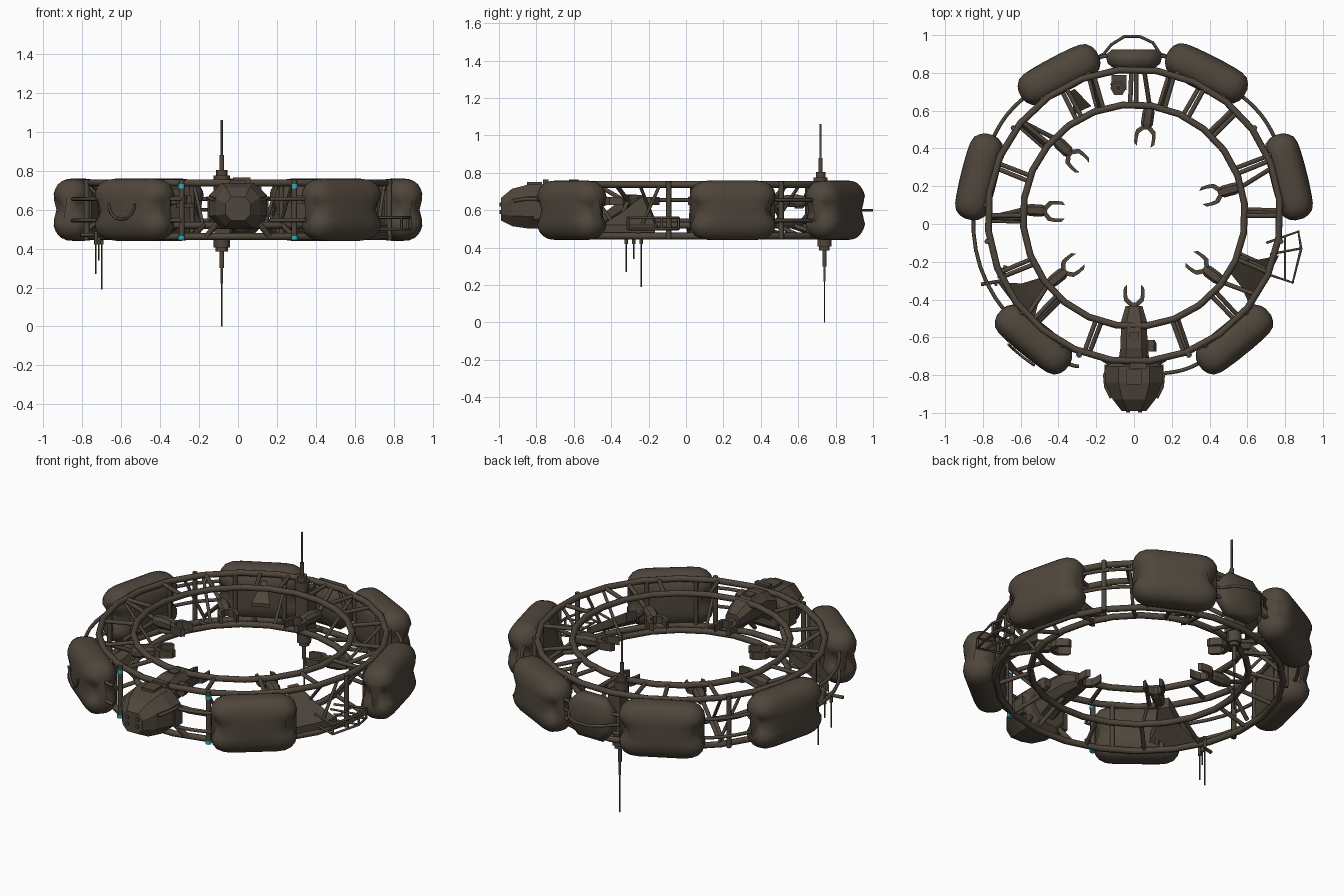
import bpy, bmesh, math
from mathutils import Matrix, Vector

if "Cube" in bpy.data.objects:
    bpy.data.objects.remove(bpy.data.objects["Cube"])

def mat(name, col):
    m = bpy.data.materials.new(name)
    m.diffuse_color = (*col, 1)
    m.use_nodes = True
    m.node_tree.nodes["Principled BSDF"].inputs["Base Color"].default_value = m.diffuse_color
    return m
BROWN = mat("dark_brown_metal", (0.079, 0.062, 0.045))
TEAL = mat("teal_light", (0.03, 0.42, 0.48))
CY = 0.045                       # ring centre in y

def P(deg, r, z):
    a = math.radians(deg)
    return Vector((r * math.cos(a), CY + r * math.sin(a), z))

def add(name, bm, smooth=None, m=BROWN):
    bmesh.ops.recalc_face_normals(bm, faces=bm.faces)
    me = bpy.data.meshes.new(name)
    bm.to_mesh(me)
    bm.free()
    me.materials.append(m)
    o = bpy.data.objects.new(name, me)
    bpy.context.collection.objects.link(o)
    if smooth:
        bpy.ops.object.select_all(action='DESELECT')
        o.select_set(True)
        bpy.context.view_layer.objects.active = o
        bpy.ops.object.shade_smooth_by_angle(angle=math.radians(smooth))
    return o

def skin(bm, rows):
    """Join rows of vertices into a closed body."""
    n = len(rows[0])
    for a, b in zip(rows, rows[1:]):
        for i in range(n):
            j = (i + 1) % n
            bm.faces.new((a[i], a[j], b[j], b[i]))
    bm.faces.new(rows[0])
    bm.faces.new(rows[-1])

def tube(name, pts, r, closed=False, m=BROWN, res=2):
    """Round bar along a polyline, turned into a mesh."""
    cu = bpy.data.curves.new(name, 'CURVE')
    cu.dimensions = '3D'
    cu.bevel_depth, cu.bevel_resolution, cu.use_fill_caps = r, res, True
    s = cu.splines.new('POLY')
    s.points.add(len(pts) - 1)
    for p, q in zip(s.points, pts):
        p.co = (*q, 1)
    s.use_cyclic_u = closed
    tmp = bpy.data.objects.new(name, cu)
    bpy.context.collection.objects.link(tmp)
    bpy.context.view_layer.update()
    me = bpy.data.meshes.new_from_object(tmp.evaluated_get(bpy.context.evaluated_depsgraph_get()))
    bpy.data.objects.remove(tmp)
    me.materials.clear()
    me.materials.append(m)
    o = bpy.data.objects.new(name, me)
    bpy.context.collection.objects.link(o)
    return o

def loft(name, secs, deg, n=8, smooth=None, side=0.0):
    """Sections (radial distance, half width, half height, z centre) along a radius."""
    rect = [(-1, -1), (1, -1), (1, 1), (-1, 1)]
    octo = [(-.55, -1), (.55, -1), (1, -.45), (1, .45), (.55, 1), (-.55, 1), (-1, .45), (-1, -.45)]
    prof = octo if n == 8 else rect
    M = Matrix.Translation((0, CY, 0)) @ Matrix.Rotation(math.radians(deg), 4, 'Z')
    bm = bmesh.new()
    skin(bm, [[bm.verts.new(M @ Vector((d, side + u * w, zc + v * h))) for u, v in prof]
              for d, w, h, zc in secs])
    return add(name, bm, smooth)

def box(name, c, s, m=BROWN):
    bm = bmesh.new()
    bmesh.ops.create_cube(bm, size=1, matrix=Matrix.Translation(c) @ Matrix.Diagonal((*s, 1)))
    return add(name, bm, None, m)

# ring frame
for nm, r, z in (("outer_top", .775, .738), ("outer_bottom", .775, .462),
                 ("inner_top", .588, .738), ("inner_bottom", .588, .52)):
    tube(nm + "_ring", [P(i * 15 + 6, r, z) for i in range(24)], .018, True)

# radial struts and slanted braces
for k, a in enumerate((0, 22, 45, 61, 74, 89, 106, 118, 140, 159, 180, 203, 226, 250, 290, 314, 337)):
    tube("top_strut", [P(a, .588, .738), P(a, .775, .738)], .012)
    tube("bottom_strut", [P(a + 3, .588, .52), P(a + 2, .775, .462)], .012)
    if k % 2 == 0:
        tube("slanted_brace", [P(a + 2, .588, .53), P(a + 1, .775, .73)], .009)
    if k % 4 == 0:
        tube("outer_brace", [P(a, .775, .47), P(a + 9, .775, .73)], .009)

# vertical posts on the outer ring, the front pair with teal ends
for a in (36, 144, 248.5, 291.5, 350, 190):
    tube("outer_post", [P(a, .79, .445), P(a, .79, .755)], .014)
for a in (248.5, 291.5):
    for z in (.72, .455):
        tube("teal_lamp", [P(a, .793, z - .011), P(a, .793, z + .011)], .0165, m=TEAL)

# tanks: rounded bodies pinched into two lobes at the ends
def tank(deg):
    M = Matrix.Translation(P(deg, .845, .6)) @ Matrix.Rotation(math.radians(deg + 90), 4, 'Z')
    half = [(.05, .1, .16, .1), (.12, .1, .16, .45), (.165, .097, .155, .75),
            (.2, .083, .14, 1), (.222, .06, .115, 1), (.232, .03, .085, 1)]
    secs = [(-x, w, h, p) for x, w, h, p in reversed(half)] + half
    bm = bmesh.new()
    rows = []
    for x, w, h, p in secs:
        row = []
        for i in range(28):
            t = 2 * math.pi * i / 28
            y = w * math.copysign(abs(math.cos(t)) ** .75, math.cos(t))
            z = h * math.copysign(abs(math.sin(t)) ** .75, math.sin(t))
            q = p * max(0, math.cos(min(1, abs(z) / .07) * math.pi / 2)) ** 1.3
            row.append(bm.verts.new(M @ Vector((x - math.copysign(.03 * q * (p > .9), x), y * (1 - .3 * q), z))))
        rows.append(row)
    skin(bm, rows)
    add("tank", bm, 50)
    # brackets holding the tank to the rings
    for t in (-10, 10):
        for z in (.738, .462):
            tube("tank_bracket", [P(deg + t, .77, z), P(deg + t, .83, .6 + (z - .6) * .8)], .014)
        tube("tank_back_post", [P(deg + t, .765, .462), P(deg + t, .765, .738)], .012)
for a in (14, 63, 118, 166, 231, 309):
    tank(a)
# grab handle on the front left tank
tube("tank_handle", [P(231 + 5.2 * math.cos(t), .953, .63 + .08 * math.sin(t))
                     for t in [math.pi + i * math.pi / 8 for i in range(9)]], .007)

# hoses between tanks
for a0, a1 in ((28, 49), (131, 152), (180, 217), (281, 296), (244, 250), (77, 82), (98, 104)):
    for z in (.655, .545):
        tube("hose", [P(a0 + (a1 - a0) * i / 6, .85 + .008 * math.sin(math.pi * i / 6), z)
                      for i in range(7)], .01)

# front cabin and its neck
loft("cabin", [(.775, .11, .09, .62), (.8, .15, .118, .62), (.885, .15, .118, .62),
               (.975, .112, .1, .615), (1.035, .065, .06, .605)], 270)
loft("cabin_neck", [(.48, .045, .04, .665), (.56, .068, .065, .685),
                    (.7, .072, .075, .685), (.79, .085, .09, .65)], 270)
box("cabin_hatch", (0, -.81, .742), (.08, .08, .02))
box("neck_hatch", (0, -.6, .756), (.05, .05, .016))
box("roof_box", (.02, -.75, .745), (.09, .03, .04))
loft("nose_plate", [(.94, .018, .012, .71), (.99, .024, .012, .68)], 270)
for s in (-1, 1):
    tube("cabin_rail", [(s * .14, -.76, .66), (s * .155, -.8, .66), (s * .15, -.86, .66), (s * .12, -.92, .65)], .009)
    box("cabin_side_box", (s * .142, -.78, .6), (.03, .07, .1))
    for z in (.59, .63):
        tube("nose_lamp", [(s * .032, -.97, z), (s * .032, -.997, z)], .011)
    tube("cabin_mount", [(s * .1, -.75, .54), P(270 + s * 12, .775, .462)], .016)
loft("neck_pump", [(.66, .02, .025, .7), (.68, .03, .035, .7), (.72, .03, .035, .7)], 270, side=.09)

# inward grippers
def gripper(deg, z):
    loft("gripper_arm", [(.46, .02, .02, z), (.49, .032, .03, z), (.55, .032, .034, z), (.6, .02, .025, z)], deg)
    a = math.radians(deg)
    u, v = Vector((math.cos(a), math.sin(a), 0)), Vector((-math.sin(a), math.cos(a), 0))
    c = Vector((0, CY, z))
    # bent fingers as swept flat bars
    for k in (-1, 1):
        bm = bmesh.new()
        skin(bm, [[bm.verts.new(c + u * (d + e * .008) + v * k * (w + e * .009) + Vector((0, 0, h * .022)))
                   for e, h in ((-1, -1), (1, -1), (1, 1), (-1, 1))]
                  for d, w in ((.475, .01), (.445, .043), (.415, .047), (.375, .045))])
        add("gripper_finger", bm)
    for zz in (.738, .5):
        tube("gripper_stay", [P(deg, .59, z), P(deg + 4, .77, zz)], .012)
for a in (15, 82, 136, 177, 219, 270, 323):
    gripper(a, .65)

# sloping gusset plates behind the lower arms and one upper arm
loft("left_gusset", [(.58, .03, .03, .64), (.69, .07, .025, .57), (.79, .15, .02, .5)], 217, 4)
loft("right_gusset", [(.57, .03, .03, .64), (.68, .08, .025, .57), (.78, .16, .02, .5)], 333, 4)
loft("back_gusset", [(.62, .05, .01, .62), (.74, .012, .01, .7)], 116, 4)

# rear pod with its grab loop
loft("rear_pod", [(.765, .09, .09, .6), (.805, .14, .125, .6), (.85, .15, .125, .6), (.88, .115, .095, .6)], 90, 8, 60)
tube("rear_loop", [(-.2, .88, .6), (-.16, .9, .6), (-.12, .95, .6), (-.05, .993, .6), (.03, .993, .6),
                   (.1, .96, .6), (.14, .9, .6), (.2, .88, .6)], .008)

# main mast, up and down
def mast(y, steps):
    for z0, z1, r in steps:
        tube("mast_section", [(-.083, y, z0), (-.083, y, z1)], r, res=1)
mast(.72, ((.7, .775, .043), (.77, .805, .03), (.8, .88, .012), (.88, 1.06, .006)))
mast(.74, ((.405, .47, .043), (.385, .41, .032), (.3, .39, .012), (.22, .31, .007), (0, .23, .004)))
box("mast_base", (-.08, .75, .6), (.08, .08, .26))

# three whip aerials under the left side
for x, y, z in ((-.73, -.32, .27), (-.715, -.28, .34), (-.7, -.24, .19)):
    tube("whip_aerial", [(x, y, .46), (x, y, z)], .004)
    tube("whip_base", [(x, y, .48), (x, y, .42)], .009)
tube("aerial_bar", [(-.81, -.32, .47), (-.7, -.3, .47), (-.68, -.22, .47)], .01)

# open rack on the right side
for z in (.5, .56):
    tube("rack_frame", [(.7, -.1, z), (.87, -.04, z), (.885, -.13, z), (.84, -.31, z), (.69, -.26, z)], .007)
    tube("rack_bar", [(.8, -.06, z), (.8, -.29, z)], .006)
    tube("rack_cross", [(.72, -.16, z), (.88, -.13, z)], .006)
for x, y in ((.87, -.04), (.885, -.13), (.84, -.31)):
    tube("rack_post", [(x, y, .5), (x, y, .56)], .007)
